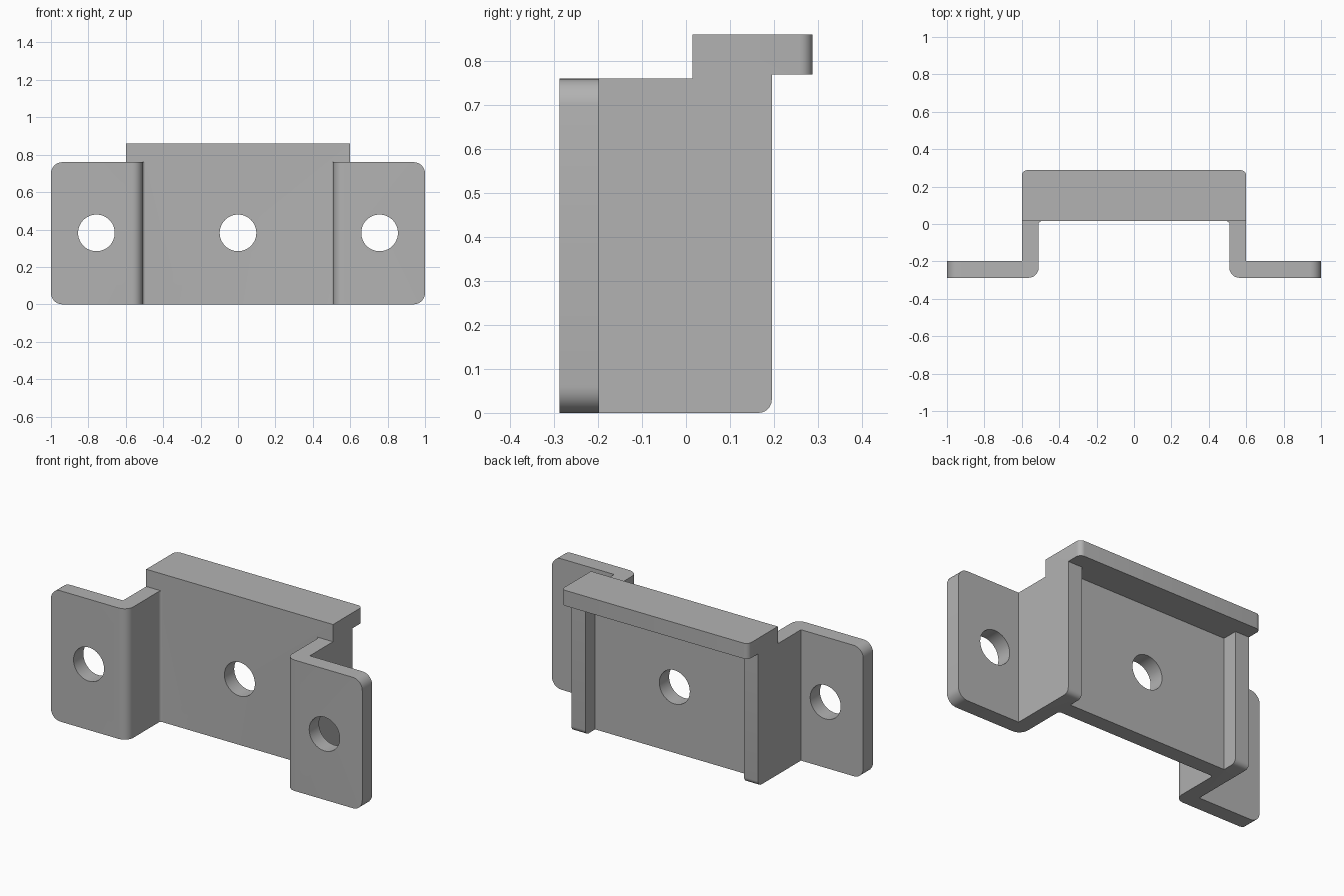
import bpy, bmesh
from math import radians, sin, cos
from mathutils import Matrix

cube = bpy.data.objects.get("Cube")
if cube:
    bpy.data.objects.remove(cube)

T = 0.09            # plate thickness
FRONT, BACK = -0.288, 0.288
WEB = 0.015         # front plane of the web
RIB = 0.195         # back plane of the ribs
HALF = 0.6          # half width of the channel
INNER = HALF - T
FOOT_TOP, TOP = 0.76, 0.86
LIP_Z = TOP - T

metal = bpy.data.materials.new("grey metal")
metal.use_nodes = True
grey = (0.45, 0.45, 0.45, 1)
metal.diffuse_color = grey
metal.node_tree.nodes["Principled BSDF"].inputs["Base Color"].default_value = grey


def near(a, b):
    return abs(a - b) < 1e-4


def to_object(name, bm):
    bmesh.ops.recalc_face_normals(bm, faces=bm.faces)
    mesh = bpy.data.meshes.new(name)
    bm.to_mesh(mesh)
    bm.free()
    mesh.materials.append(metal)
    obj = bpy.data.objects.new(name, mesh)
    bpy.context.collection.objects.link(obj)
    return obj


def prism(name, plan, z0, z1, rounds=()):
    """Extrude a plan outline; rounds holds (edge midpoint test, radius)."""
    bm = bmesh.new()
    face = bm.faces.new([bm.verts.new((x, y, z0)) for x, y in plan])
    new = bmesh.ops.extrude_face_region(bm, geom=[face])["geom"]
    verts = [v for v in new if isinstance(v, bmesh.types.BMVert)]
    bmesh.ops.translate(bm, verts=verts, vec=(0, 0, z1 - z0))
    bmesh.ops.recalc_face_normals(bm, faces=bm.faces)
    for test, radius in rounds:
        edges = [e for e in bm.edges if test((e.verts[0].co + e.verts[1].co) / 2)]
        bmesh.ops.bevel(bm, geom=edges, offset=radius, segments=6,
                        profile=0.5, affect='EDGES')
    return to_object(name, bm)


def combine(target, tool, operation):
    mod = target.modifiers.new(tool.name, 'BOOLEAN')
    mod.operation, mod.solver, mod.object = operation, 'EXACT', tool
    bpy.context.view_layer.update()
    graph = bpy.context.evaluated_depsgraph_get()
    mesh = bpy.data.meshes.new_from_object(target.evaluated_get(graph))
    target.modifiers.clear()
    target.data = mesh
    bpy.data.objects.remove(tool)


# Web with the two ribs along its back
half = [(HALF, WEB), (HALF, RIB), (INNER, RIB), (INNER, WEB + T)]
bracket = prism("bracket", half + [(-x, y) for x, y in reversed(half)], 0, LIP_Z,
                [(lambda m: near(m.y, RIB) and near(m.z, 0), 0.03)])

# Top lip overhanging the back
lip = prism("lip", [(-HALF, WEB), (HALF, WEB), (HALF, BACK), (-HALF, BACK)], LIP_Z, TOP,
            [(lambda m: near(m.y, BACK) and near(abs(m.x), HALF), 0.03)])
combine(bracket, lip, 'UNION')

# Side legs with their mounting flanges, and a small fillet against the web
R = 0.015
fillet = [(INNER - R + R * cos(radians(a)), WEB - R + R * sin(radians(a)))
          for a in range(0, 91, 15)]
foot_plan = [(INNER, FRONT)] + fillet + [(HALF, WEB), (HALF, FRONT + T),
                                         (1, FRONT + T), (1, FRONT)]
for side, name in ((1, "left_foot"), (-1, "right_foot")):
    foot = prism(name, [(side * x, y) for x, y in foot_plan], 0, FOOT_TOP, [
        (lambda m: near(abs(m.x), INNER) and near(m.y, FRONT), 0.055),
        (lambda m: near(abs(m.x), 1) and (near(m.z, 0) or near(m.z, FOOT_TOP)), 0.06)])
    combine(bracket, foot, 'UNION')

# Bolt holes
for x in (-0.757, 0, 0.757):
    bm = bmesh.new()
    bmesh.ops.create_cone(bm, cap_ends=True, segments=48, radius1=0.098, radius2=0.098,
                          depth=2, matrix=Matrix.Translation((x, 0, 0.382))
                          @ Matrix.Rotation(radians(90), 4, 'X'))
    combine(bracket, to_object("hole_cutter", bm), 'DIFFERENCE')

# Merge the flat faces left by the joins
bm = bmesh.new()
bm.from_mesh(bracket.data)
bmesh.ops.remove_doubles(bm, verts=bm.verts, dist=1e-5)
bmesh.ops.dissolve_limit(bm, angle_limit=radians(1), verts=bm.verts, edges=bm.edges)
bm.to_mesh(bracket.data)
bm.free()

bpy.ops.object.select_all(action='DESELECT')
bracket.select_set(True)
bpy.context.view_layer.objects.active = bracket
bpy.ops.object.shade_smooth_by_angle(angle=radians(30))
